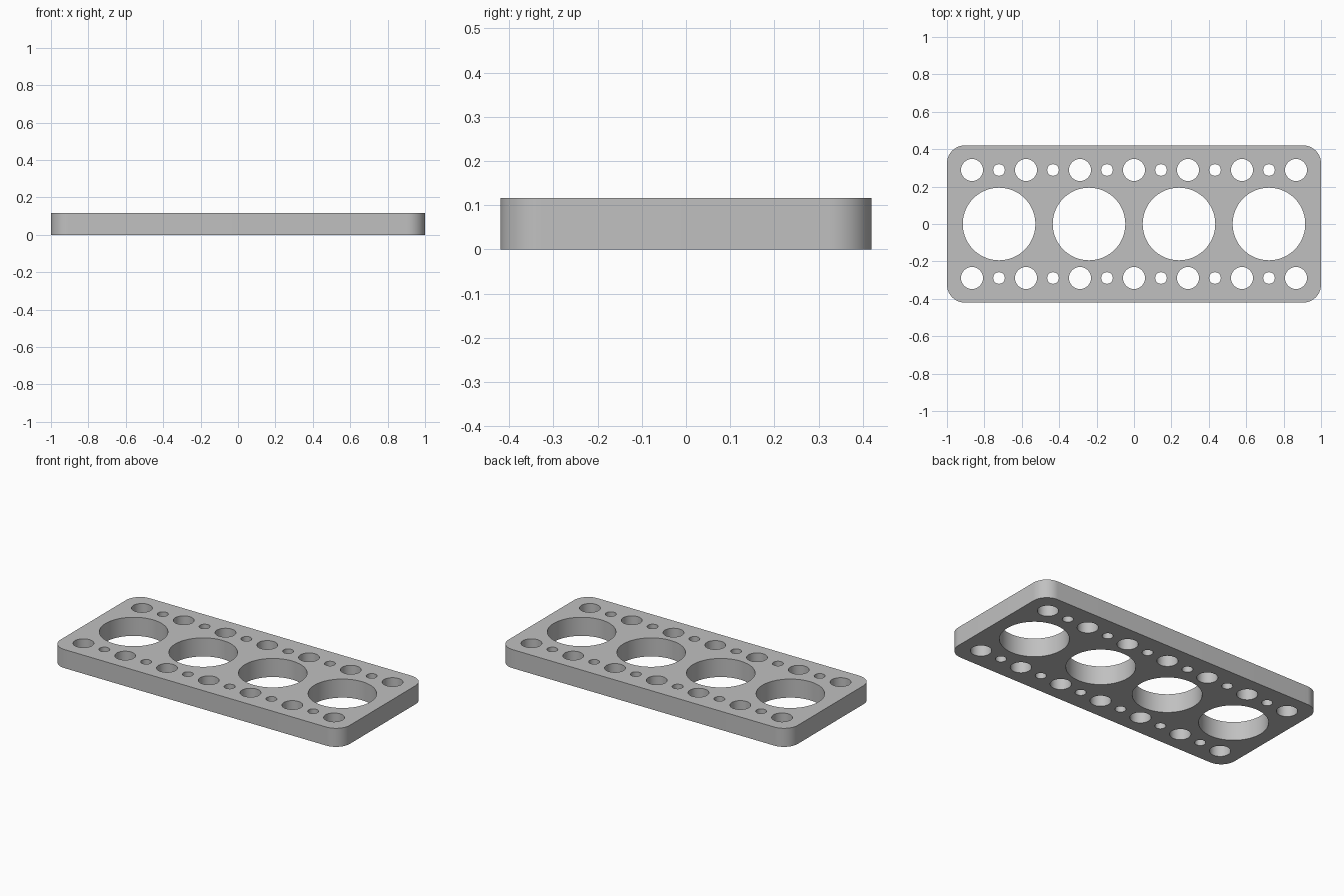
import bpy, bmesh
from math import cos, sin, pi, radians

if "Cube" in bpy.data.objects:
    bpy.data.objects.remove(bpy.data.objects["Cube"], do_unlink=True)

HALF_X, HALF_Y, HEIGHT, CORNER = 1.0, 0.42, 0.116, 0.096
PITCH = 0.2887  # spacing of the small hole rows


def circle(cx, cy, r, n):
    return [(cx + r * cos(2 * pi * i / n), cy + r * sin(2 * pi * i / n)) for i in range(n)]


def rounded_rectangle(hx, hy, r, steps=16):
    points = []
    for k, (sx, sy) in enumerate([(1, 1), (-1, 1), (-1, -1), (1, -1)]):
        for i in range(steps + 1):
            a = (k + i / steps) * pi / 2
            points.append((sx * (hx - r) + r * cos(a), sy * (hy - r) + r * sin(a)))
    return points


# Outline, four large bores and two rows of alternating holes
loops = [rounded_rectangle(HALF_X, HALF_Y, CORNER)]
loops += [circle((i - 1.5) * 0.481, 0, 0.194, 96) for i in range(4)]
for y in (-PITCH, PITCH):
    loops += [circle((i - 3) * PITCH, y, 0.059, 48) for i in range(7)]
    loops += [circle((i - 2.5) * PITCH, y, 0.031, 32) for i in range(6)]

# Fill the profile and extrude it into a plate
bm = bmesh.new()
edges = []
for loop in loops:
    verts = [bm.verts.new((x, y, 0)) for x, y in loop]
    edges += [bm.edges.new((verts[i - 1], verts[i])) for i in range(len(verts))]
bmesh.ops.triangle_fill(bm, use_beauty=True, edges=edges, normal=(0, 0, 1))
bottom = bm.faces[:]
top = bmesh.ops.extrude_face_region(bm, geom=bottom, use_keep_orig=True)
bmesh.ops.translate(bm, vec=(0, 0, HEIGHT),
                    verts=[g for g in top["geom"] if isinstance(g, bmesh.types.BMVert)])
bmesh.ops.recalc_face_normals(bm, faces=bm.faces[:])
mesh = bpy.data.meshes.new("perforated_plate")
bm.to_mesh(mesh)
bm.free()

# Plain grey finish
grey = bpy.data.materials.new("light_grey")
grey.use_nodes = True
colour = (0.53, 0.53, 0.53, 1)
grey.diffuse_color = colour
grey.node_tree.nodes["Principled BSDF"].inputs["Base Color"].default_value = colour
mesh.materials.append(grey)

plate = bpy.data.objects.new("perforated_plate", mesh)
bpy.context.collection.objects.link(plate)
bpy.ops.object.select_all(action="DESELECT")
plate.select_set(True)
bpy.context.view_layer.objects.active = plate
bpy.ops.object.shade_smooth_by_angle(angle=radians(30))
